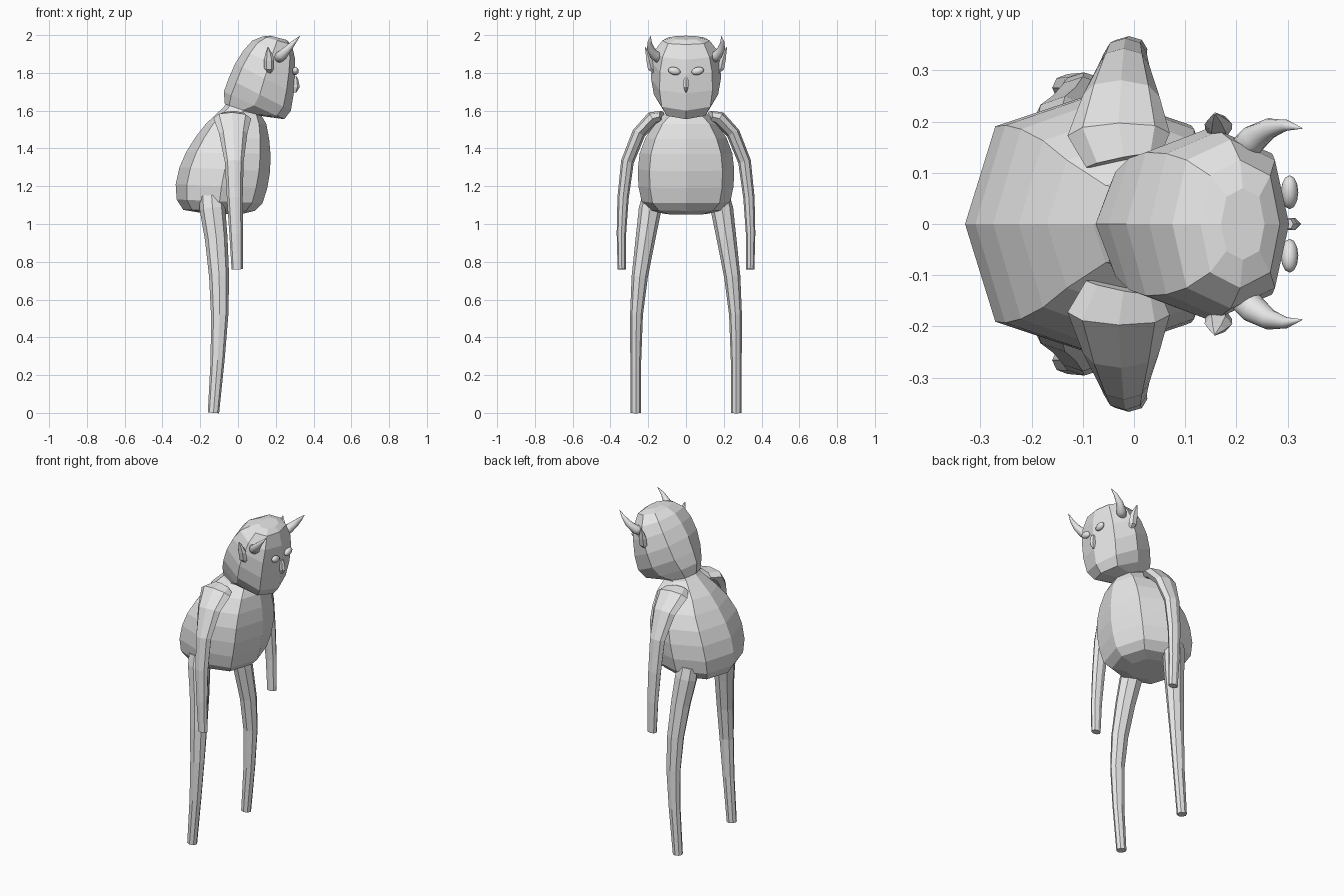
import bpy, bmesh, math
from mathutils import Vector

cube = bpy.data.objects.get("Cube")
if cube:
    bpy.data.objects.remove(cube, do_unlink=True)

grey = bpy.data.materials.new("plain grey")
grey.use_nodes = True
grey.diffuse_color = (0.8, 0.8, 0.8, 1)
grey.node_tree.nodes["Principled BSDF"].inputs["Base Color"].default_value = (0.8, 0.8, 0.8, 1)


def finish(bm, name, smooth=False):
    bmesh.ops.recalc_face_normals(bm, faces=bm.faces[:])
    for f in bm.faces:
        f.smooth = smooth
    mesh = bpy.data.meshes.new(name)
    bm.to_mesh(mesh)
    bm.free()
    mesh.materials.append(grey)
    obj = bpy.data.objects.new(name, mesh)
    bpy.context.collection.objects.link(obj)
    return obj


def loft(name, rings, sides=8, square=1.0, smooth=False):
    """Skin a stack of rings, each (centre, half axis u, half axis v)."""
    bm = bmesh.new()
    loops = []
    for c, u, v in rings:
        loop = []
        for i in range(sides):
            a = 2 * math.pi * i / sides
            k = square if i % 2 else 1.0
            loop.append(bm.verts.new(c + (u * math.cos(a) + v * math.sin(a)) * k))
        loops.append(loop)
    for lo, hi in zip(loops, loops[1:]):
        for i in range(sides):
            j = (i + 1) % sides
            bm.faces.new((lo[i], lo[j], hi[j], hi[i]))
    bm.faces.new(loops[0][::-1])
    bm.faces.new(loops[-1])
    return finish(bm, name, smooth)


def trunk(name, rings):
    """Loft from (back x, back z, front x, front z, half width)."""
    out = []
    for bx, bz, fx, fz, w in rings:
        back, front = Vector((bx, 0, bz)), Vector((fx, 0, fz))
        out.append(((back + front) / 2, (front - back) / 2, Vector((0, w, 0))))
    return loft(name, out, square=1.07)


def limb(name, side, path, sides=8, smooth=False):
    """Loft along (x, y, z, half width, half thickness), mirrored by side."""
    pts = [Vector((x, y * side, z)) for x, y, z, _, _ in path]
    rings = []
    for i, p in enumerate(pts):
        t = (pts[min(i + 1, len(pts) - 1)] - pts[max(i - 1, 0)]).normalized()
        v = t.cross(Vector((1, 0, 0))).normalized()
        u = v.cross(t).normalized()
        rings.append((p, u * path[i][3], v * path[i][4]))
    return loft(name, rings, sides, smooth=smooth)


# Pear-shaped body with a narrowing neck
trunk("body", [
    (-.20, 1.06, .01, 1.05, .12), (-.29, 1.075, .09, 1.07, .19),
    (-.325, 1.13, .13, 1.11, .235), (-.33, 1.21, .155, 1.19, .252),
    (-.31, 1.30, .17, 1.28, .255), (-.275, 1.38, .172, 1.37, .245),
    (-.225, 1.46, .165, 1.45, .215), (-.17, 1.53, .15, 1.53, .165),
    (-.08, 1.615, .12, 1.58, .10), (-.04, 1.66, .14, 1.61, .09)])

# Head, tipped forward
trunk("head", [
    (-.07, 1.635, .12, 1.572, .10), (-.075, 1.70, .245, 1.555, .135),
    (-.05, 1.77, .28, 1.60, .17), (-.015, 1.85, .295, 1.69, .185),
    (.03, 1.92, .303, 1.79, .182), (.075, 1.97, .303, 1.87, .165),
    (.13, 1.993, .285, 1.95, .125), (.17, 1.997, .255, 1.975, .07)])

arm = [(-.02, .125, 1.57, .075, .03), (-.03, .175, 1.56, .10, .038),
       (-.025, .25, 1.48, .075, .036), (-.02, .31, 1.33, .05, .034),
       (-.017, .333, 1.14, .042, .03), (-.01, .342, .95, .036, .025),
       (-.004, .34, .76, .03, .022)]
leg = [(-.14, .185, 1.15, .065, .045), (-.135, .19, 1.08, .068, .06),
       (-.115, .215, .92, .06, .052), (-.10, .245, .72, .053, .043),
       (-.097, .262, .52, .046, .034), (-.108, .266, .28, .037, .029),
       (-.13, .266, 0, .03, .027)]
horn = [(.205, .135, 1.875, .03, .03), (.235, .168, 1.895, .028, .026),
        (.265, .187, 1.927, .02, .02), (.297, .193, 1.963, .011, .011),
        (.328, .187, 1.996, .001, .001)]
ear = [(.165, .165, 1.80, .012, .01), (.165, .185, 1.825, .026, .02),
       (.165, .195, 1.87, .027, .018), (.162, .205, 1.905, .017, .01),
       (.158, .216, 1.937, .002, .002)]

for side, word in ((1, "left"), (-1, "right")):
    limb(word + "_arm", side, arm)
    limb(word + "_leg", side, leg)
    limb(word + "_horn", side, horn, sides=14, smooth=True)
    limb(word + "_ear", side, ear, sides=6)

    # Almond eye
    bm = bmesh.new()
    bmesh.ops.create_uvsphere(bm, u_segments=12, v_segments=8, radius=1)
    for v in bm.verts:
        v.co = Vector((.304 + v.co.x * .017, side * .062 + v.co.y * .033,
                       1.81 + v.co.z * .021 + v.co.y * side * .005))
    finish(bm, word + "_eye", smooth=True)

# Pointed nose
loft("nose", [(Vector((x, 0, z)), Vector((d, 0, 0)), Vector((0, w, 0)))
              for x, z, d, w in ((.303, 1.78, .008, .01), (.303, 1.765, .016, .014),
                                 (.303, 1.725, .024, .014), (.30, 1.697, .01, .004))],
     sides=6)
